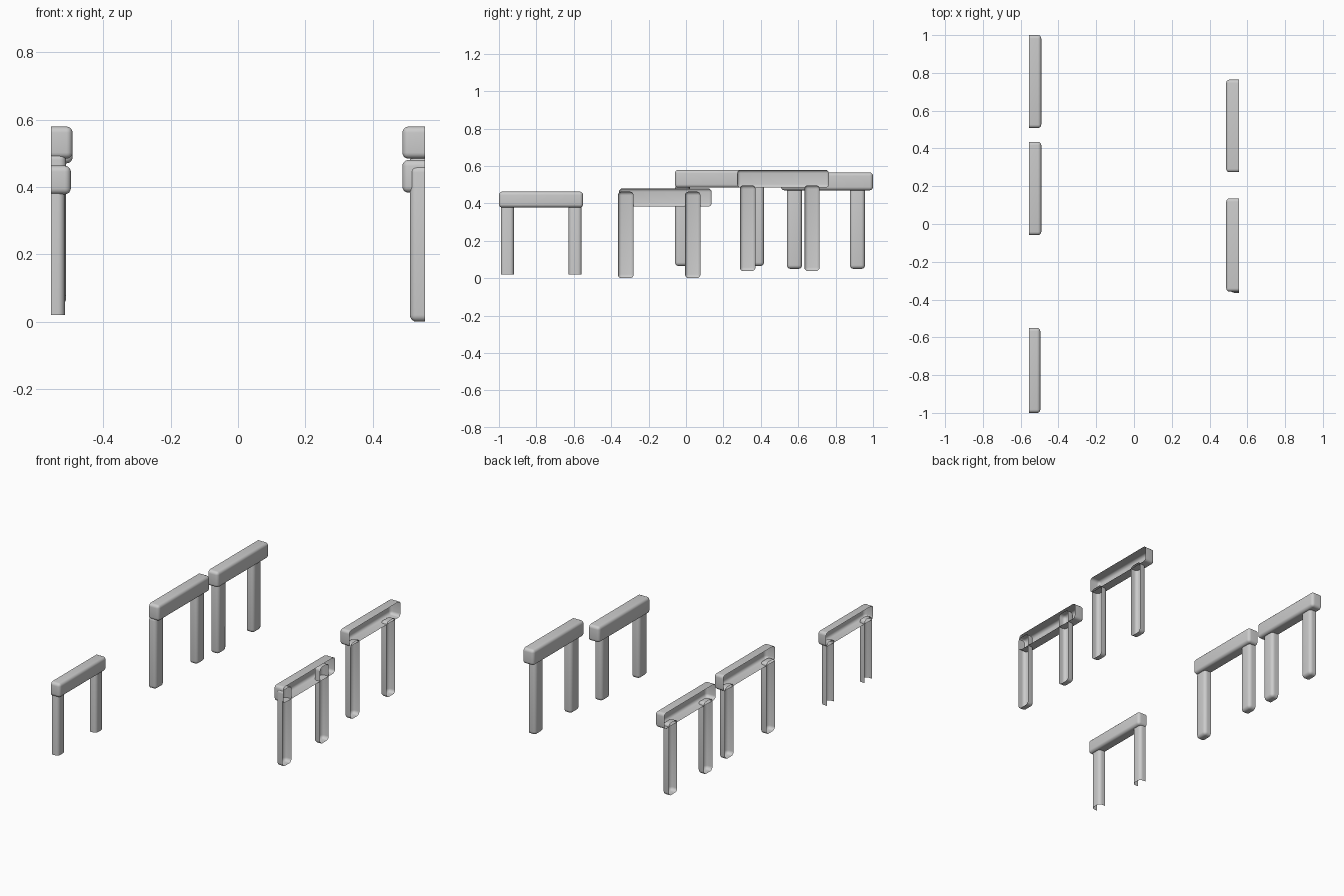
import bpy, bmesh
from mathutils import Vector

if "Cube" in bpy.data.objects:
    bpy.data.objects.remove(bpy.data.objects["Cube"])

CUT = 0.555  # outer plane where every stone is sliced open


def stone(name, side, depth, y, z, radius, open_base=False):
    """Rounded block straddling the outer plane, keeping only the inner open half."""
    bm = bmesh.new()
    bmesh.ops.create_cube(bm, size=1)
    size = Vector((2 * depth, y[1] - y[0], z[1] - z[0]))
    centre = Vector((side * CUT, (y[0] + y[1]) / 2, (z[0] + z[1]) / 2))
    bmesh.ops.scale(bm, vec=size, verts=bm.verts)
    bmesh.ops.translate(bm, vec=centre, verts=bm.verts)
    bmesh.ops.bevel(bm, geom=bm.edges[:], offset=radius, segments=5,
                    profile=0.5, affect='EDGES')

    def cut(point, normal):
        geom = bm.verts[:] + bm.edges[:] + bm.faces[:]
        bmesh.ops.bisect_plane(bm, geom=geom, plane_co=point,
                               plane_no=normal, clear_outer=True)

    cut((side * CUT, 0, 0), (side, 0, 0))
    if open_base:
        cut((0, 0, 0.02), (0, 0, -1))
    mesh = bpy.data.meshes.new(name)
    bm.to_mesh(mesh)
    bm.free()
    for p in mesh.polygons:
        p.use_smooth = True
    ob = bpy.data.objects.new(name, mesh)
    bpy.context.collection.objects.link(ob)
    return ob


# name, side, lintel depth, lintel y, lintel z, leg y ranges, leg z, open base
GATES = [
    ("left_front", -1, 0.059, (-1.0, -0.55), (0.378, 0.463),
     [(-0.99, -0.92), (-0.627, -0.558)], (-0.03, 0.40), True),
    ("left_middle", -1, 0.064, (-0.059, 0.435), (0.484, 0.579),
     [(-0.059, 0.022), (0.337, 0.417)], (0.065, 0.50), False),
    ("left_back", -1, 0.064, (0.508, 1.0), (0.47, 0.565),
     [(0.54, 0.62), (0.877, 0.957)], (0.05, 0.487), False),
    ("right_front", 1, 0.067, (-0.358, 0.136), (0.383, 0.48),
     [(-0.364, -0.28), (-0.005, 0.077)], (0.0, 0.463), False),
    ("right_back", 1, 0.067, (0.274, 0.764), (0.484, 0.579),
     [(0.288, 0.371), (0.633, 0.714)], (0.038, 0.497), False),
]

for name, side, depth, ly, lz, legs, gz, base in GATES:
    # horizontal lintel
    stone(name + "_lintel", side, depth, ly, lz, 0.018)
    # two upright legs
    for i, gy in enumerate(legs):
        leg_depth = 0.041 if base else 0.045
        stone(f"{name}_leg_{i + 1}", side, leg_depth, gy, gz, 0.02, base)

# smooth shading with sharp edges kept
bpy.ops.object.select_all(action='SELECT')
bpy.context.view_layer.objects.active = bpy.context.scene.objects[0]
bpy.ops.object.shade_smooth_by_angle()
